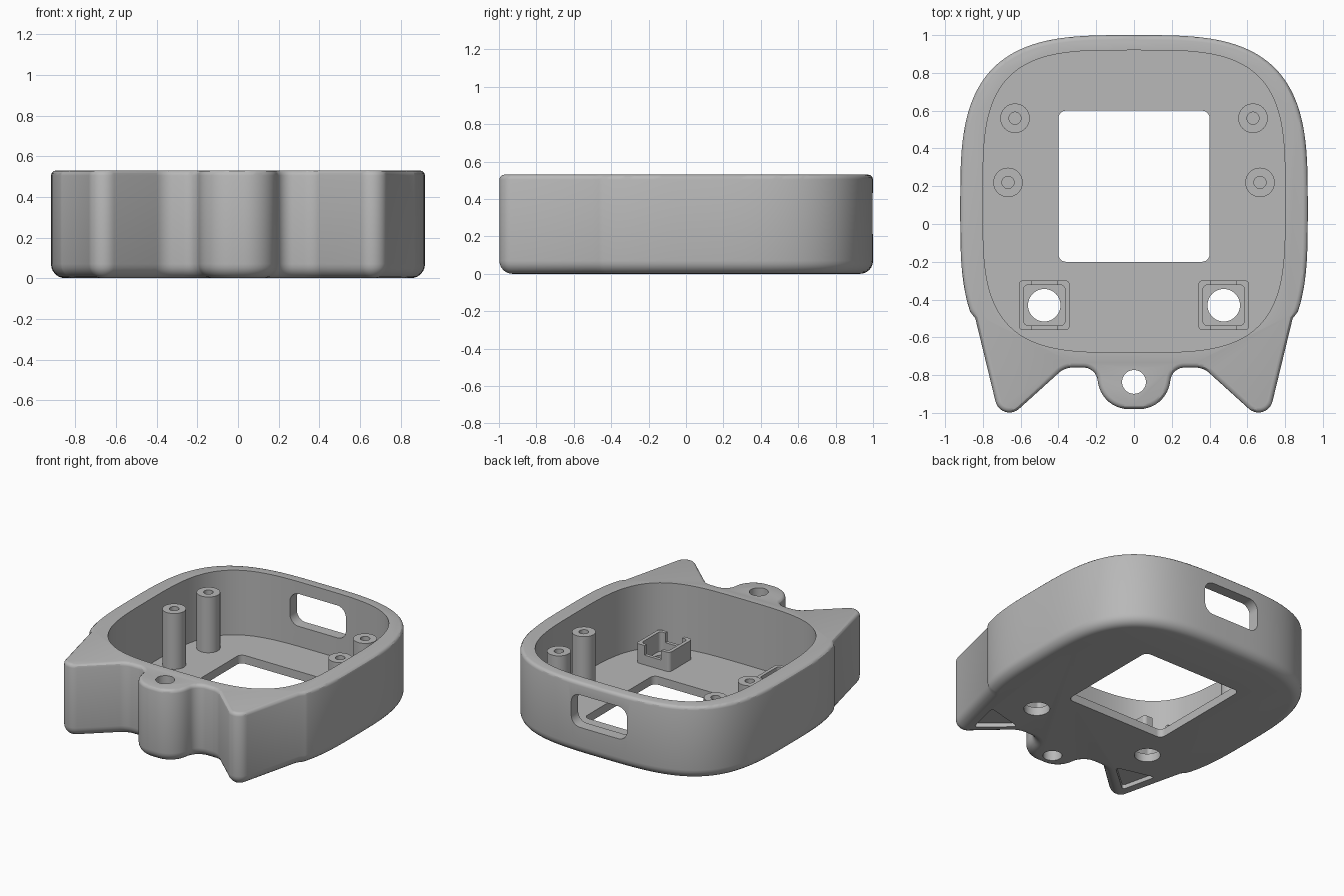
import bpy, bmesh, math
from mathutils import Vector, Matrix

if "Cube" in bpy.data.objects:
    bpy.data.objects.remove(bpy.data.objects["Cube"])

grey = bpy.data.materials.new("plain_grey")
grey.use_nodes = True
grey.diffuse_color = (0.48, 0.48, 0.48, 1)
grey.node_tree.nodes["Principled BSDF"].inputs["Base Color"].default_value = (0.48, 0.48, 0.48, 1)

FLOOR, TOP = 0.06, 0.53


def squircle(half, power, cy, start=0.0, end=360.0, n=120):
    """Superellipse points, counter-clockwise from +x."""
    pts = []
    for i in range(n):
        a = math.radians(start + (end - start) * i / n)
        c, s = math.cos(a), math.sin(a)
        pts.append(Vector((math.copysign(abs(c) ** (2 / power), c) * half,
                           cy + math.copysign(abs(s) ** (2 / power), s) * half)))
    return pts


def rounded(corners, radii, closed=True, steps=10):
    """Polygon with each corner replaced by a tangent arc."""
    out, n = [], len(corners)
    for i, p in enumerate(corners):
        p, r = Vector(p), radii[i]
        if r == 0 or (not closed and i in (0, n - 1)):
            out.append(p)
            continue
        u = (Vector(corners[i - 1]) - p).normalized()
        v = (Vector(corners[(i + 1) % n]) - p).normalized()
        half = u.angle(v) / 2
        centre = p + (u + v).normalized() * (r / math.sin(half))
        a = p + u * (r / math.tan(half)) - centre
        b = p + v * (r / math.tan(half)) - centre
        sweep = a.angle_signed(b)
        for k in range(steps + 1):
            t = -sweep * k / steps
            out.append(centre + Matrix.Rotation(t, 2) @ a)
    return out


def box(cx, cy, hx, hy, r):
    corners = [(cx - hx, cy - hy), (cx + hx, cy - hy), (cx + hx, cy + hy), (cx - hx, cy + hy)]
    return rounded(corners, [r] * 4)


def circle(cx, cy, r):
    return [Vector((cx + r * math.cos(i * math.tau / 40), cy + r * math.sin(i * math.tau / 40)))
            for i in range(40)]


def inset(pts, d):
    """Move a counter-clockwise outline inward by d."""
    out = []
    for i, p in enumerate(pts):
        e0 = (p - pts[i - 1]).normalized()
        e1 = (pts[(i + 1) % len(pts)] - p).normalized()
        n = (Vector((-e0.y, e0.x)) + Vector((-e1.y, e1.x))).normalized()
        out.append(p + n * (d / max(0.5, n.dot(Vector((-e0.y, e0.x))))))
    return out


def loft(name, outline, layers):
    """Solid through (inset, height) layers of one outline."""
    bm = bmesh.new()
    rings = [[bm.verts.new((p.x, p.y, z)) for p in (inset(outline, d) if d else outline)]
             for d, z in layers]
    n = len(outline)
    for lo, hi in zip(rings, rings[1:]):
        for i in range(n):
            j = (i + 1) % n
            bm.faces.new((lo[i], lo[j], hi[j], hi[i]))
    bm.faces.new(rings[0][::-1])
    bm.faces.new(rings[-1])
    bmesh.ops.recalc_face_normals(bm, faces=bm.faces)
    mesh = bpy.data.meshes.new(name)
    bm.to_mesh(mesh)
    bm.free()
    mesh.materials.append(grey)
    ob = bpy.data.objects.new(name, mesh)
    bpy.context.collection.objects.link(ob)
    return ob


def prism(name, outline, z0, z1):
    return loft(name, outline, [(0, z0), (0, z1)])


def cut(target, outline, z0, z1, matrix=None):
    """Subtract a prism, then discard the cutter."""
    cutter = prism("cutter", outline, z0, z1)
    cutter.hide_render = True
    if matrix:
        cutter.data.transform(matrix)
    mod = target.modifiers.new("cut", 'BOOLEAN')
    mod.operation, mod.solver, mod.object = 'DIFFERENCE', 'EXACT', cutter
    bpy.context.view_layer.objects.active = target
    bpy.ops.object.modifier_apply(modifier=mod.name)
    bpy.data.objects.remove(cutter)


def smooth(ob):
    bpy.ops.object.select_all(action='DESELECT')
    ob.select_set(True)
    bpy.context.view_layer.objects.active = ob
    bpy.ops.object.shade_smooth_by_angle(angle=math.radians(30))


# Outline: half from the front lug, round the ear, up to the back middle
half = rounded([(0, -0.98), (0.165, -0.98), (0.205, -0.76), (0.367, -0.76),
                (0.703, -1.064), (0.84, -0.5)],
               [0, 0.165, 0.075, 0.11, 0.076, 0], closed=False)
half += [p for p in squircle(0.92, 3.3, 0.08, -60, 90, 90) if p.y > -0.48]
back = Vector((0, 1.0))
outline = half + [back] + [Vector((-p.x, p.y)) for p in half[:0:-1]]

# Shell with a round lower edge and a small round upper edge
R, r = 0.07, 0.025
quarter = [i * math.pi / 12 for i in range(7)]
layers = [(R * (1 - math.sin(a)), R * (1 - math.cos(a))) for a in quarter]
layers += [(r * (1 - math.cos(a)), TOP - r + r * math.sin(a)) for a in quarter[::2]]
layers = [(d if d > 1e-6 else 0, z) for d, z in layers]
shell = loft("shell", outline, layers)
cut(shell, squircle(0.8, 3.6, 0.12), FLOOR, 1)
cut(shell, box(0, 0.2, 0.4, 0.4, 0.04), -1, 0.3)
cut(shell, circle(0, -0.836, 0.063), -1, 1)
cut(shell, box(0, 0.323, 0.225, 0.118, 0.07), -1.2, -0.7, Matrix.Rotation(math.pi / 2, 4, 'X'))

for side, label in ((1, "left"), (-1, "right")):
    # Shallow recess under each ear and the hole below each socket
    ear = rounded([(side * 0.42, -0.69), (side * 0.64, -0.88), (side * 0.70, -0.62)], [0.015] * 3)
    cut(shell, ear, -1, 0.03)
    sx, sy = side * 0.475, -0.43
    cut(shell, circle(sx, sy, 0.086), -1, 0.3)

    # Square socket with notched front and back walls
    socket = prism(label + "_socket", box(sx, sy, 0.135, 0.132, 0.025), FLOOR - 0.005, 0.2)
    cut(socket, box(sx, sy, 0.11, 0.107, 0.025), 0, 1)
    cut(socket, box(sx, sy, 0.067, 0.3, 0.005), 0.13, 1)
    smooth(socket)

    # Screw posts
    for px, py, place in ((0.63, 0.56, "back"), (0.667, 0.22, "middle")):
        post = prism(f"{label}_{place}_post", circle(side * px, py, 0.078), FLOOR - 0.005, 0.465)
        cut(post, circle(side * px, py, 0.032), FLOOR + 0.02, 1)
        smooth(post)
smooth(shell)
